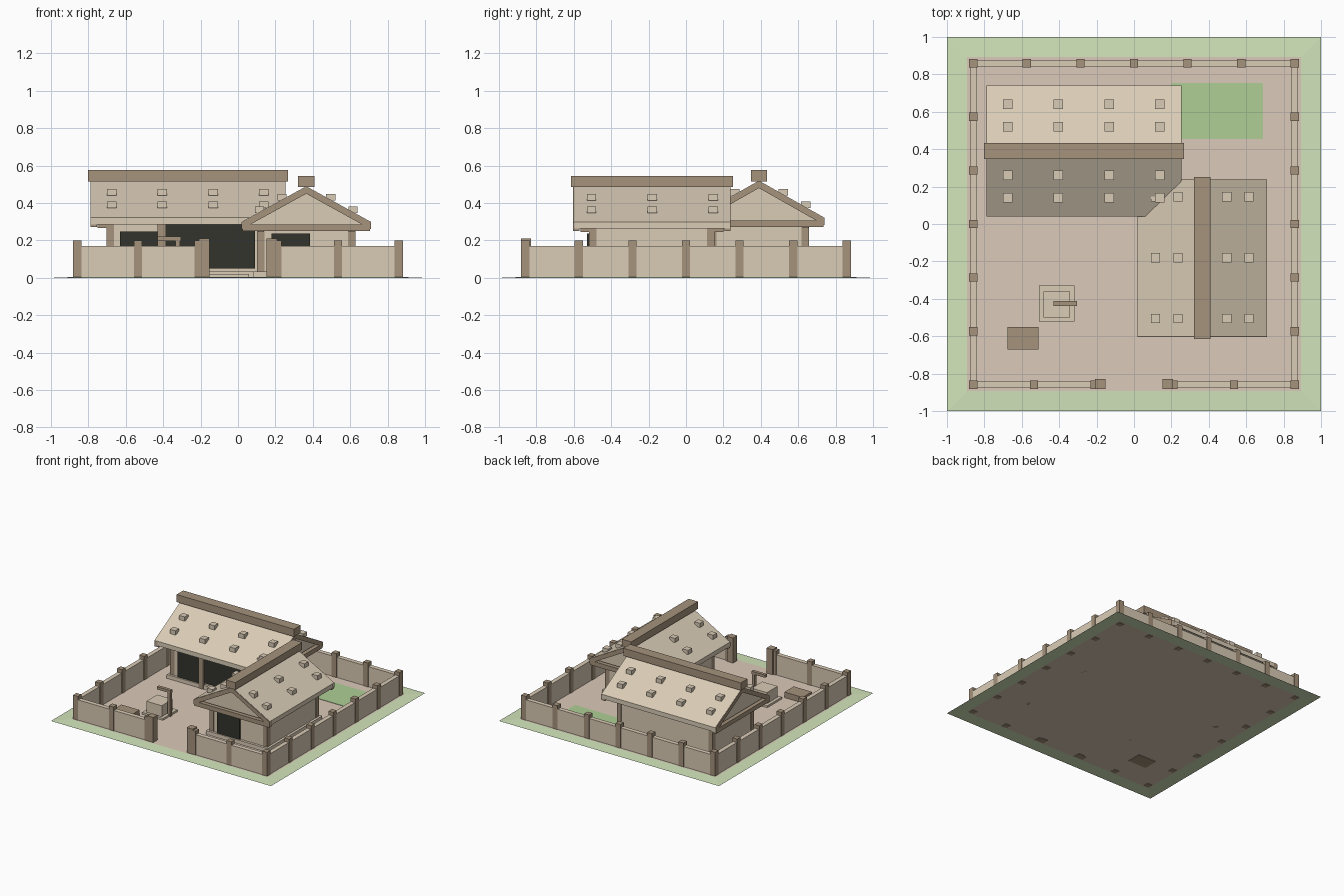
import bpy, bmesh

cube = bpy.data.objects.get("Cube")
if cube:
    bpy.data.objects.remove(cube, do_unlink=True)


def material(name, r, g, b):
    rgba = [(c / 255) ** 2.2 for c in (r, g, b)] + [1]
    m = bpy.data.materials.new(name)
    m.use_nodes = True
    m.diffuse_color = rgba
    m.node_tree.nodes["Principled BSDF"].inputs["Base Color"].default_value = rgba
    return m


plaster = material("plaster", 217, 202, 180)
thatch = material("roof_tan", 217, 203, 181)
earth = material("packed_earth", 218, 201, 183)
grass = material("pale_grass", 209, 228, 185)
lawn = material("garden_green", 173, 206, 149)
wood = material("brown_wood", 164, 145, 123)
dark = material("dark_opening", 54, 55, 48)

YARD = 0.004  # height of the yard surface


def finish(name, bm, *mats):
    bmesh.ops.recalc_face_normals(bm, faces=bm.faces)
    me = bpy.data.meshes.new(name)
    bm.to_mesh(me)
    bm.free()
    for m in mats:
        me.materials.append(m)
    ob = bpy.data.objects.new(name, me)
    bpy.context.collection.objects.link(ob)
    return ob


def box(name, x, y, z, mat):
    """Box from three (low, high) ranges."""
    bm = bmesh.new()
    for v in bmesh.ops.create_cube(bm, size=1)["verts"]:
        v.co = [a + (b - a) * (c + 0.5) for (a, b), c in zip((x, y, z), v.co)]
    return finish(name, bm, mat)


def block(name, x, y, size, z0, z1, mat):
    h = size / 2
    return box(name, (x - h, x + h), (y - h, y + h), (z0, z1), mat)


def prism(name, profile, lo, hi, along, mat):
    """Extrude an (across, z) profile along the x or y axis."""
    bm = bmesh.new()
    place = (lambda c, z, t: (t, c, z)) if along == "x" else (lambda c, z, t: (c, t, z))
    face = bm.faces.new([bm.verts.new(place(c, z, lo)) for c, z in profile])
    moved = bmesh.ops.extrude_face_region(bm, geom=[face])["geom"]
    for v in moved:
        if isinstance(v, bmesh.types.BMVert):
            v.co["xy".index(along)] = hi
    return finish(name, bm, mat)


# Ground sheet: low earth yard with a mitred grass border
bm = bmesh.new()
outer = [bm.verts.new((x, y, 0)) for x, y in ((-1, -1), (1, -1), (1, 1), (-1, 1))]
inner = [bm.verts.new((v.co.x * 0.893, v.co.y * 0.893, YARD)) for v in outer]
bm.faces.new(inner).material_index = 1
for i in range(4):
    j = (i + 1) % 4
    bm.faces.new((outer[i], outer[j], inner[j], inner[i]))
finish("ground", bm, grass, earth)
box("garden_bed", (0.2, 0.69), (0.455, 0.755), (YARD, YARD + 0.003), lawn)

# Boundary wall with posts and a gate gap at the front
E, T, H = 0.86, 0.018, 0.17
box("back_wall", (-E, E), (E - T, E + T), (YARD, H), plaster)
for s, side in ((-1, "right"), (1, "left")):
    box(side + "_wall", (s * E - T, s * E + T), (-E, E), (YARD, H), plaster)
    box("front_wall_" + side, sorted((s * E, s * 0.21)), (-E - T, -E + T), (YARD, H), plaster)
    block("gate_post_" + side, s * 0.18, -0.855, 0.055, 0, 0.21, wood)
    for x in (0.21, 0.535):
        block("front_post_" + side, s * x, -E, 0.044, 0, 0.2, wood)
    for i in range(7):
        block("side_post_" + side, s * E, -E + i * E / 3, 0.044, 0, 0.2, wood)
for i in range(1, 6):
    block("back_post", -E + i * E / 3, E, 0.044, 0, 0.2, wood)


def building(name, along, length, across, eave, peak, ridge_z, tiles_at, tile_offsets):
    """Gabled house; length and across are the roof ranges on its own axes."""
    l0, l1 = length
    c0, c1 = across
    mid, t, over = (c0 + c1) / 2, 0.037, 0.084

    def obox(part, l, c, z, mat):
        x, y = (l, c) if along == "x" else (c, l)
        return box(name + "_" + part, x, y, z, mat)

    wl, wc = (l0 + over, l1 - over), (c0 + over, c1 - over)
    obox("foundation", (wl[0] - .02, wl[1] + .02), (wc[0] - .02, wc[1] + .02),
         (YARD, 0.035), plaster)
    obox("walls", wl, wc, (YARD, eave), plaster)

    # Roof slab in two pitches, with a panel filling each gable
    chevron = [(c0, eave), (mid, peak), (c1, eave),
               (c1, eave - t), (mid, peak - t), (c0, eave - t)]
    prism(name + "_roof", chevron, l0, l1, along, thatch)
    gable = [(c0 + .01, eave - t + .005), (c1 - .01, eave - t + .005), (mid, peak - t + .005)]
    prism(name + "_gable_panels", gable, l0 + 0.05, l1 - 0.05, along, plaster)

    # Wooden gable boards, tie beams and ridge
    board = [(c, z - 0.003) for c, z in chevron]
    for a, b in ((l0 - .004, l0 + .03), (l1 - .03, l1 + .004)):
        prism(name + "_gable_board", board, a, b, along, wood)
        obox("tie_beam", (a, b), (c0 + .004, c1 - .004), (eave - .05, eave - .014), wood)
    obox("ridge", (l0 - .016, l1 + .016), (mid - .043, mid + .043), (peak - .004, ridge_z), wood)

    # Corner posts set into the walls, and projecting wall plates
    for s, c in ((1, wc[0]), (-1, wc[1])):
        c += s * .018
        obox("wall_plate", (l0 + .035, l1 - .035), (c - .016, c + .016),
             (eave - .055, eave - .03), wood)
        for r, l in ((1, wl[0]), (-1, wl[1])):
            l += r * .018
            obox("corner_post", (l - .02, l + .02), (c - .02, c + .02),
                 (YARD, eave - .02), wood)

    # Weight blocks resting on both pitches
    slope = (peak - eave) / (mid - c0)
    for l in tiles_at:
        for d in tile_offsets:
            for s in (-1, 1):
                z = peak - slope * d
                c = mid + s * d
                obox("roof_block", (l - .025, l + .025), (c - .025, c + .025),
                     (z - .005, z + .03), thatch)


building("main_house", "x", (-0.785, 0.25), (0.04, 0.74), 0.322, 0.52, 0.578,
         (-0.675, -0.405, -0.133, 0.137), (0.13, 0.25))
building("wing", "y", (-0.6, 0.235), (0.02, 0.71), 0.30, 0.49, 0.545,
         (-0.505, -0.18, 0.145), (0.13, 0.25))

# Dark openings, dividing post and entrance step
box("main_window", (-0.63, -0.43), (0.113, 0.13), (0.036, 0.247), dark)
box("main_doorway", (-0.385, 0.09), (0.113, 0.13), (0.05, 0.285), dark)
block("main_divider_post", -0.408, 0.122, 0.044, YARD, 0.3, wood)
box("wing_door", (0.18, 0.385), (-0.529, -0.515), (0.036, 0.237), dark)
box("entrance_step", (-0.3, 0.06), (0.046, 0.11), (YARD, 0.022), plaster)

# Well with a hoist arm
block("well_base", -0.413, -0.425, 0.19, YARD, 0.02, plaster)
block("well_box", -0.413, -0.43, 0.14, 0.02, 0.11, plaster)
block("well_post", -0.322, -0.425, 0.024, YARD, 0.2, wood)
box("well_arm", (-0.43, -0.305), (-0.438, -0.412), (0.198, 0.22), wood)

# Storage chest
box("chest", (-0.675, -0.51), (-0.67, -0.55), (0, 0.05), wood)
